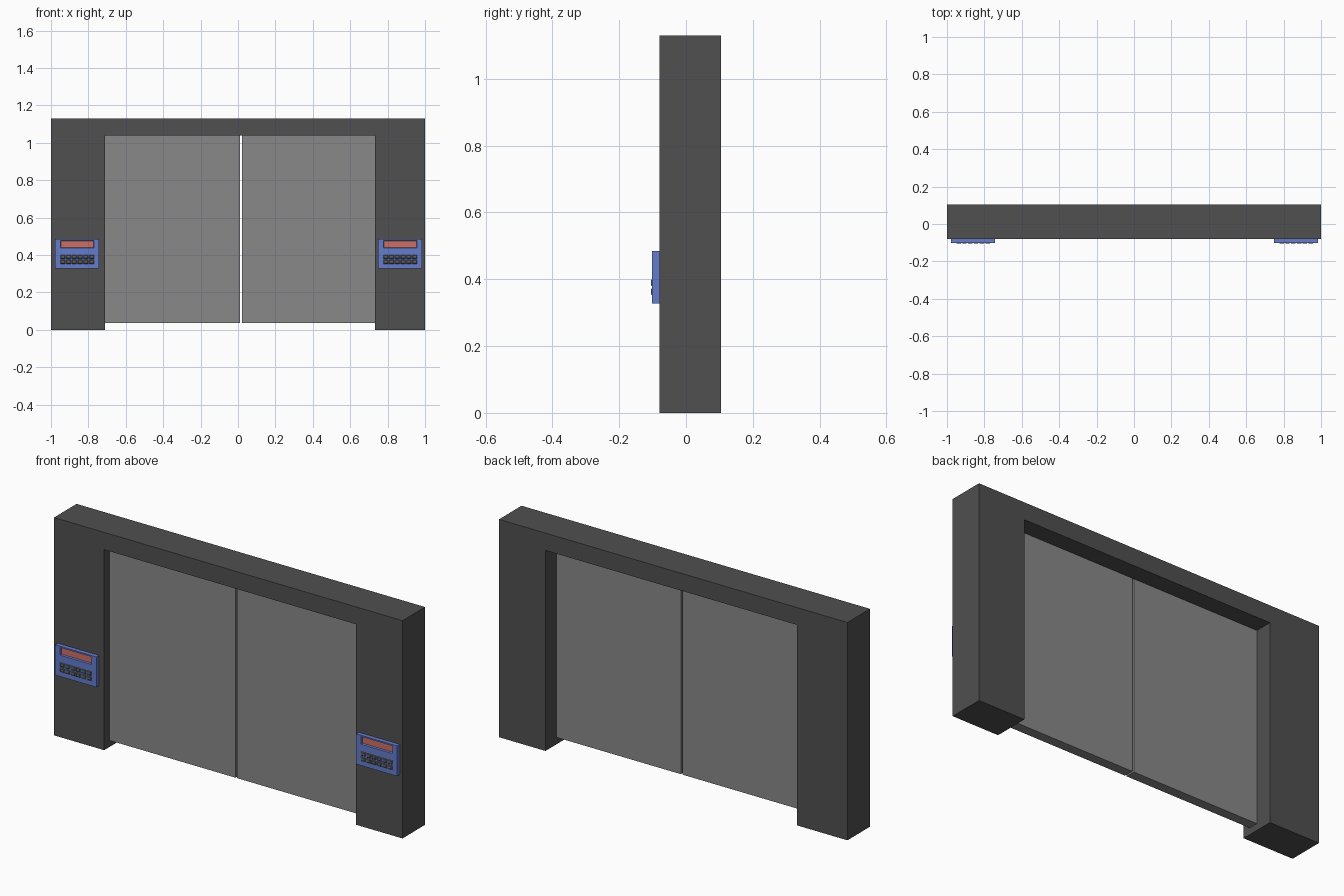
import bpy, bmesh

if "Cube" in bpy.data.objects:
    bpy.data.objects.remove(bpy.data.objects["Cube"])

def material(name, rgb):
    m = bpy.data.materials.new(name)
    m.diffuse_color = (*rgb, 1)
    m.use_nodes = True
    m.node_tree.nodes["Principled BSDF"].inputs["Base Color"].default_value = m.diffuse_color
    return m

DARK = material("dark_grey", (0.08, 0.08, 0.08))
GREY = material("door_grey", (0.25, 0.25, 0.25))
BLUE = material("panel_blue", (0.13, 0.2, 0.6))
RED = material("screen_red", (0.6, 0.16, 0.13))
KEY = material("key_grey", (0.13, 0.13, 0.13))

def finish(name, bm, *mats):
    bmesh.ops.recalc_face_normals(bm, faces=bm.faces)
    me = bpy.data.meshes.new(name)
    bm.to_mesh(me)
    bm.free()
    for m in mats:
        me.materials.append(m)
    ob = bpy.data.objects.new(name, me)
    bpy.context.collection.objects.link(ob)
    return ob

def add_box(bm, x0, x1, y0, y1, z0, z1, taper=0.0):
    """Box whose front (-y) face is shrunk by taper on every side."""
    v = bmesh.ops.create_cube(bm, size=1)["verts"]
    for p in v:
        t = taper if p.co.y < 0 else 0
        p.co = (x0 + t if p.co.x < 0 else x1 - t,
                y0 if p.co.y < 0 else y1,
                z0 + t if p.co.z < 0 else z1 - t)
    return v

FRONT, BACK, TOP = -0.08, 0.105, 1.13
LEFT, RIGHT, HEAD = -0.712, 0.733, 1.04

# Door frame: arch profile extruded in depth
bm = bmesh.new()
profile = [(-1, 0), (LEFT, 0), (LEFT, HEAD), (RIGHT, HEAD),
           (RIGHT, 0), (1, 0), (1, TOP), (-1, TOP)]
face = bm.faces.new([bm.verts.new((x, FRONT, z)) for x, z in profile])
ext = bmesh.ops.extrude_face_region(bm, geom=[face])
for e in ext["geom"]:
    if isinstance(e, bmesh.types.BMVert):
        e.co.y = BACK
if not face.is_valid or len(bm.faces) < 10:
    bm.faces.new([v for v in bm.verts if v.co.y == FRONT])
finish("door_frame", bm, DARK)

# Two sliding doors with a thin gap
for name, x0, x1 in (("left_door", LEFT, 0.012), ("right_door", 0.021, RIGHT)):
    bm = bmesh.new()
    add_box(bm, x0, x1, -0.038, 0.013, 0.035, HEAD)
    finish(name, bm, GREY)

# Control panels, one on each pillar
for side, cx in (("left", -0.86), ("right", 0.867)):
    # Housing with a recessed screen
    bm = bmesh.new()
    add_box(bm, cx - 0.118, cx + 0.118, -0.102, FRONT, 0.327, 0.484)
    bm.faces.ensure_lookup_table()
    front = min(bm.faces, key=lambda f: f.calc_center_median().y)
    bmesh.ops.inset_region(bm, faces=[front], thickness=0.01)
    for v in front.verts:
        v.co.x = cx + (0.09 if v.co.x > cx else -0.09)
        v.co.z = 0.477 if v.co.z > 0.4 else 0.438
    bmesh.ops.inset_region(bm, faces=[front], thickness=0.004, depth=-0.008)
    front.material_index = 1
    finish(side + "_control_panel", bm, BLUE, RED)

    # Keypad: two rows of six bevelled keys
    bm = bmesh.new()
    for row in range(2):
        for col in range(6):
            x, z = cx + (col - 2.5) * 0.0308, 0.363 + row * 0.027
            add_box(bm, x - 0.0135, x + 0.0135, -0.105, -0.1015,
                    z - 0.011, z + 0.011, 0.004)
    finish(side + "_keys", bm, KEY)
